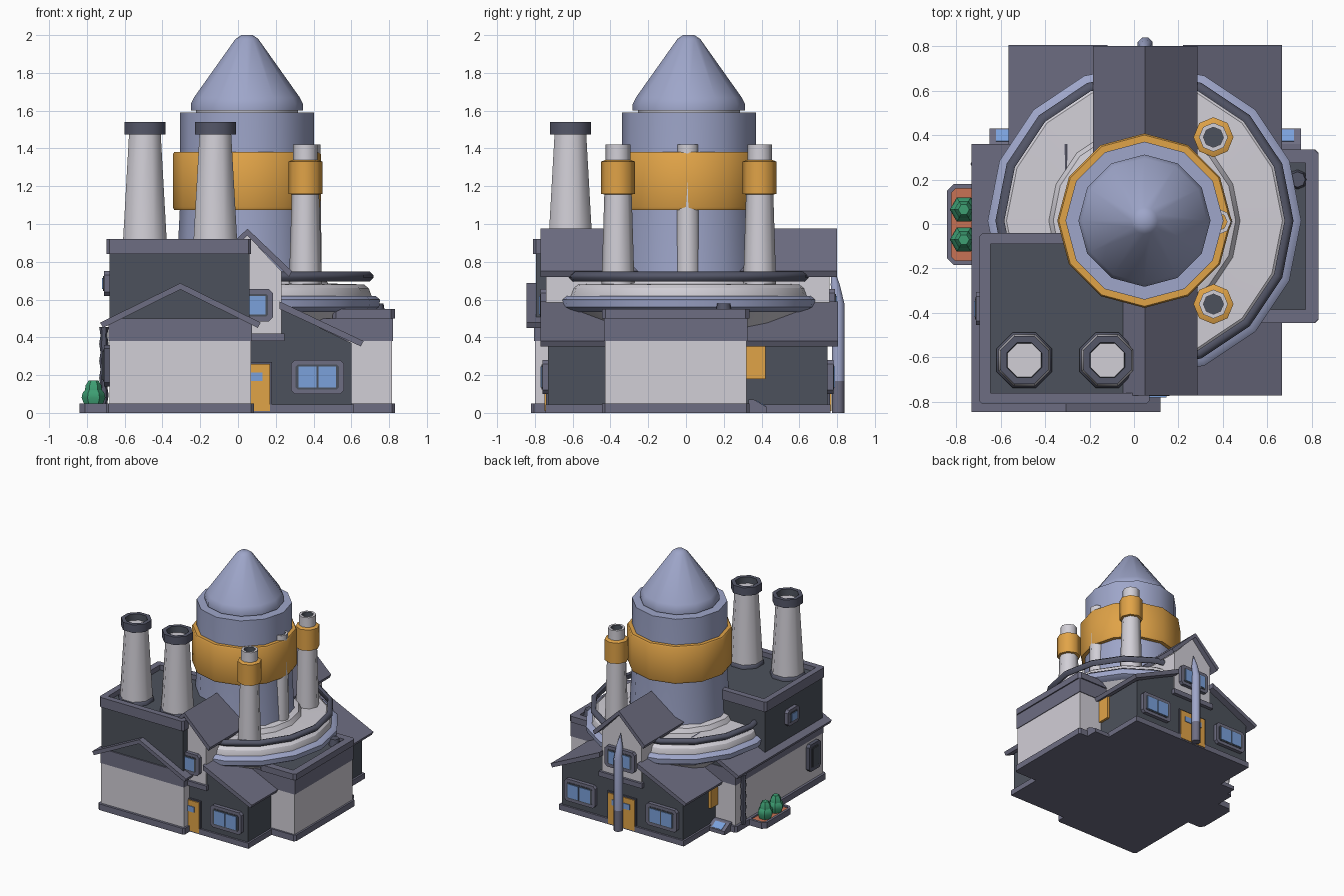
import bpy, bmesh, math
from mathutils import Vector

if "Cube" in bpy.data.objects:
    bpy.data.objects.remove(bpy.data.objects["Cube"])


def lin(c):
    return c / 12.92 if c <= 0.04045 else ((c + 0.055) / 1.055) ** 2.4


def mat(name, r, g, b):
    m = bpy.data.materials.new(name)
    m.diffuse_color = (lin(r), lin(g), lin(b), 1)
    m.use_nodes = True
    m.node_tree.nodes["Principled BSDF"].inputs["Base Color"].default_value = m.diffuse_color
    return m


LIGHT = mat("light_grey", .82, .81, .84)
LAV = mat("lavender", .62, .65, .79)
DARK = mat("dark_slate", .30, .32, .36)
TRIM = mat("purple_grey", .43, .43, .51)
METAL = mat("dark_metal", .33, .34, .41)
ORANGE = mat("orange", .88, .64, .28)
BLUE = mat("window_blue", .48, .63, .86)
GREEN = mat("leaf_green", .24, .62, .45)
CLAY = mat("terracotta", .78, .45, .33)


def finish(name, bm, mats, smooth=0):
    bmesh.ops.recalc_face_normals(bm, faces=bm.faces[:])
    if smooth:
        for f in bm.faces:
            f.smooth = True
        for e in bm.edges:
            e.smooth = len(e.link_faces) == 2 and e.calc_face_angle(0) < math.radians(smooth)
    me = bpy.data.meshes.new(name)
    bm.to_mesh(me)
    bm.free()
    for m in mats:
        me.materials.append(m)
    ob = bpy.data.objects.new(name, me)
    bpy.context.collection.objects.link(ob)
    return ob


def rect(a0, a1, b0, b1, c=0):
    if not c:
        return [(a0, b0), (a1, b0), (a1, b1), (a0, b1)]
    return [(a0 + c, b0), (a1 - c, b0), (a1, b0 + c), (a1, b1 - c),
            (a1 - c, b1), (a0 + c, b1), (a0, b1 - c), (a0, b0 + c)]


def extrude(name, pts, axis, t0, t1, m, inset=None):
    """Prism of a 2D outline along an axis; inset = (width, depth, material) sinks the end face."""
    put = {'x': lambda a, b, t: (t, a, b), 'y': lambda a, b, t: (a, t, b),
           'z': lambda a, b, t: (a, b, t)}[axis]
    bm = bmesh.new()
    lo = [bm.verts.new(put(a, b, t0)) for a, b in pts]
    hi = [bm.verts.new(put(a, b, t1)) for a, b in pts]
    bm.faces.new(lo)
    top = bm.faces.new(hi)
    for i in range(len(pts)):
        j = (i + 1) % len(pts)
        bm.faces.new((lo[i], lo[j], hi[j], hi[i]))
    mats = [m]
    if inset:
        bmesh.ops.recalc_face_normals(bm, faces=bm.faces[:])
        bmesh.ops.inset_region(bm, faces=[top], thickness=inset[0], use_even_offset=True)
        ext = bmesh.ops.extrude_discrete_faces(bm, faces=[top])['faces'][0]
        walls = Vector(put(0, 0, -inset[1] if t1 > t0 else inset[1]))
        bmesh.ops.translate(bm, verts=ext.verts[:], vec=walls)
        ext.material_index = 1
        mats.append(inset[2])
    return finish(name, bm, mats)


def box(name, x0, x1, y0, y1, z0, z1, m, c=0, inset=None):
    return extrude(name, rect(x0, x1, y0, y1, c), 'z', z0, z1, m, inset)


def lathe(name, prof, n, cx, cy, mats, idx=None, rot=0, smooth=50, closed=False):
    """Spin (radius, z) points; idx gives the material of each band."""
    bm = bmesh.new()
    rings = []
    for r, z in prof:
        rings.append([bm.verts.new((cx + r * math.cos(2 * math.pi * k / n + rot),
                                    cy + r * math.sin(2 * math.pi * k / n + rot), z)) for k in range(n)])
    if closed:
        rings.append(rings[0])
    for i in range(len(rings) - 1):
        for k in range(n):
            f = bm.faces.new((rings[i][k], rings[i][(k + 1) % n], rings[i + 1][(k + 1) % n], rings[i + 1][k]))
            f.material_index = idx[i] if idx else 0
    if not closed:
        bm.faces.new(rings[0])
        bm.faces.new(rings[-1]).material_index = idx[-1] if idx else 0
    return finish(name, bm, mats, smooth)


def chevron(name, cx, half, top, eave, th, y0, y1):
    pts = [(cx, top), (cx + half, eave), (cx + half - .015, eave - th), (cx, top - th * 1.2),
           (cx - half + .015, eave - th), (cx - half, eave)]
    return extrude(name, pts, 'y', y0, y1, TRIM)


def window(name, axis, pos, s, a, b, w, h, panes=2, frame=TRIM, glass=BLUE):
    """Framed window at wall position pos, facing sign s along axis."""
    def plate(part, a0, a1, b0, b1, d0, d1, m, c):
        extrude(f"{name}_{part}", rect(a0, a1, b0, b1, c), axis, pos + s * d0, pos + s * d1, m)
    plate("frame", a - w / 2, a + w / 2, b - h / 2, b + h / 2, -.02, .03, frame, .02)
    iw, ih = w - .05, h - .05
    plate("sash", a - iw / 2, a + iw / 2, b - ih / 2, b + ih / 2, .028, .034, DARK, .01)
    iw, ih = iw - .02, ih - .02
    pw = iw / panes
    for i in range(panes):
        p0 = a - iw / 2 + i * pw
        plate(f"pane_{i}", p0 + .005, p0 + pw - .005, b - ih / 2, b + ih / 2, .033, .039, glass, 0)


# Plinths
box("left_plinth", -.70, .085, -.82, .35, 0, .05, TRIM, .015)
box("right_plinth", .3, .83, -.445, .335, 0, .05, TRIM, .015)
box("wing_plinth", -.515, .615, -.745, .765, 0, .045, TRIM)

# Long wing with lean-to roofs
CX = .05
extrude("wing_walls", [(-.5, .02), (.6, .02), (.6, .37), (.23, .55), (-.13, .55), (-.5, .37)],
        'y', -.73, .75, DARK)
for side, s in (("right", 1), ("left", -1)):
    pts = [(CX + s * a, b) for a, b in ((.17, .59), (.615, .38), (.6, .352), (.17, .55))]
    extrude(side + "_wing_roof", pts, 'y', -.77, .805, TRIM)

# Central cross gable
extrude("gable_walls", [(-.13, .40), (.23, .40), (.23, .75), (.05, .94), (-.13, .75)], 'y', -.74, .76, LIGHT)
chevron("gable_roof", CX, .235, .975, .75, .03, -.77, .80)
for end, y, s in (("front", -.74, -1), ("back", .76, 1)):
    extrude(end + "_gable_ledge", rect(-.145, .245, .38, .42), 'y', y - s * .02, y + s * .02, TRIM)
    window(end + "_gable_window", 'y', y, s, CX, .57, .27, .17)
    yw = y - s * .01
    window(end + "_right_window", 'y', yw, s, .42, .19, .28, .18)
    if s > 0:
        window(end + "_left_window", 'y', yw, s, -.32, .19, .28, .18)
    # Entrance doors
    extrude(end + "_door_frame", rect(-.08, .18, .01, .27), 'y', yw, yw + s * .012, METAL)
    extrude(end + "_door", rect(-.07, .17, .01, .26), 'y', yw, yw + s * .02, ORANGE)
    extrude(end + "_door_glass", rect(-.03, .13, .17, .215), 'y', yw, yw + s * .026, BLUE)

# Left house, lower storey and shallow gable
box("lower_house_walls", -.68, .07, -.80, .33, .04, .38, LIGHT)
box("lower_house_band", -.685, .075, -.805, .335, .38, .50, TRIM)
extrude("lower_gable_fill", [(-.68, .47), (.07, .47), (-.305, .66)], 'y', -.79, .33, DARK)
chevron("lower_gable_roof", -.305, .425, .687, .478, .028, -.845, .36)
window("lower_side_window", 'x', -.68, -1, -.66, .25, .15, .22, 1, METAL, DARK)

# Left house, upper storey with parapet
box("upper_house_walls", -.68, .06, -.795, -.05, .48, .85, DARK)
box("upper_house_parapet", -.695, .07, -.81, -.04, .84, .92, TRIM, .015, (.05, .04, DARK))
window("upper_side_window", 'x', -.68, -1, -.38, .685, .15, .13, 1)

# Right house with parapet
box("right_house_walls", .4, .815, -.43, .32, .04, .38, LIGHT)
box("right_house_band", .4, .82, -.435, .325, .38, .50, TRIM)
box("right_house_parapet", .5, .83, -.445, .335, .50, .55, TRIM, .02, (.06, .025, DARK))
lathe("roof_vent", [(.045, .52), (.035, .58)], 8, .735, .2, [METAL])

# Side hatches and doors
for side, x, s in (("right", .6, 1), ("left", -.5, -1)):
    extrude(side + "_side_door", rect(.32, .42, .18, .40), 'x', x - s * .01, x + s * .02, ORANGE)
    xs = sorted((x, x + s * .15))
    extrude(side + "_hatch", [(.33, 0), (.43, 0), (.43, .03), (.36, .07), (.33, .07)], 'x', xs[0], xs[1], TRIM)
    extrude(side + "_hatch_glass", [(.368, .06), (.422, .03), (.425, .036), (.372, .067)],
            'x', xs[0] + .03, xs[1] - .03, BLUE)

# Round platform
TX, TY = .047, .015
lathe("platform", [(.46, .36), (.655, .54), (.66, .62), (.645, .66), (.62, .68), (.43, .685),
                   (.41, .72), (.36, .73)], 16, TX, TY, [LIGHT], smooth=30)
lathe("platform_ring", [(.60, .54), (.66, .535), (.70, .56), (.705, .60), (.68, .62), (.60, .62)],
      16, TX, TY, [LAV], closed=True)
lathe("platform_rail", [(.63, .705), (.65, .695), (.67, .715), (.67, .73), (.65, .748), (.63, .74)],
      16, TX, TY, [METAL], closed=True, smooth=65)

# Tower body, band and cone
lathe("tower_body", [(.375, .68), (.355, 1.08), (.355, 1.59), (.27, 1.59)], 12, TX, TY, [LAV], smooth=35)
lathe("tower_band", [(.34, 1.075), (.385, 1.075), (.392, 1.09), (.392, 1.37), (.385, 1.38), (.34, 1.38)],
      12, TX, TY, [ORANGE], smooth=35)
lathe("cone_neck", [(.27, 1.58), (.27, 1.61)], 12, TX, TY, [LIGHT])
lathe("tower_cone", [(.297, 1.60), (.297, 1.635), (.28, 1.67), (.06, 1.98), (.03, 2.0)],
      12, TX, TY, [LAV], smooth=35)

# Platform pipes with orange collars
for tag, y in (("front", -.36), ("back", .39)):
    lathe(tag + "_pipe", [(.088, .66), (.072, 1.17), (.065, 1.34), (.065, 1.42), (.045, 1.42), (.045, 1.36)],
          8, .357, y, [LIGHT, DARK], [0, 0, 0, 0, 1, 1])
    lathe(tag + "_pipe_collar", [(.065, 1.155), (.09, 1.16), (.09, 1.33), (.065, 1.34)], 8, .357, y, [ORANGE])
lathe("middle_pipe", [(.066, .66), (.058, 1.38), (.058, 1.42), (.04, 1.42), (.04, 1.38)],
      8, .378, .01, [LIGHT, DARK], [0, 0, 0, 1, 1])

# Roof chimneys
for tag, x in (("left", -.493), ("right", -.12)):
    r8 = math.pi / 8
    lathe(tag + "_chimney_foot", [(.135, .87), (.135, .90), (.12, .915)], 8, x, -.612, [METAL], rot=r8)
    lathe(tag + "_chimney", [(.127, .88), (.09, 1.49)], 8, x, -.612, [LIGHT], rot=r8)
    lathe(tag + "_chimney_cap", [(.09, 1.475), (.117, 1.475), (.117, 1.54), (.085, 1.54), (.08, 1.45)],
          8, x, -.612, [METAL, DARK], [0, 0, 0, 1, 1], rot=r8)

# Back drainpipe leaning into a point
spout = lathe("back_spout", [(.036, 0), (.036, .17), (.036, .58), (.026, .68), (.003, .78)],
              8, CX, .805, [TRIM, LAV], [0, 1, 1, 1], rot=math.pi / 8)
for v in spout.data.vertices:
    if v.co.z > .6:
        v.co.y -= (v.co.z - .58) * .15

# Wavy downpipe on the left wall
lathe("left_downpipe", [(.018 + .007 * (i % 2), .05 + .045 * i) for i in range(10)], 6, -.71, .27, [METAL])

# Planter with bushes
box("planter", -.84, -.67, -.185, .18, 0, .05, TRIM, .03, (.02, .012, CLAY))
for tag, y in (("front", -.07), ("back", .065)):
    lathe(tag + "_bush", [(.045, .035), (.063, .08), (.058, .105), (.045, .12), (.042, .145), (.025, .172)],
          6, -.765, y, [GREEN], smooth=30)
